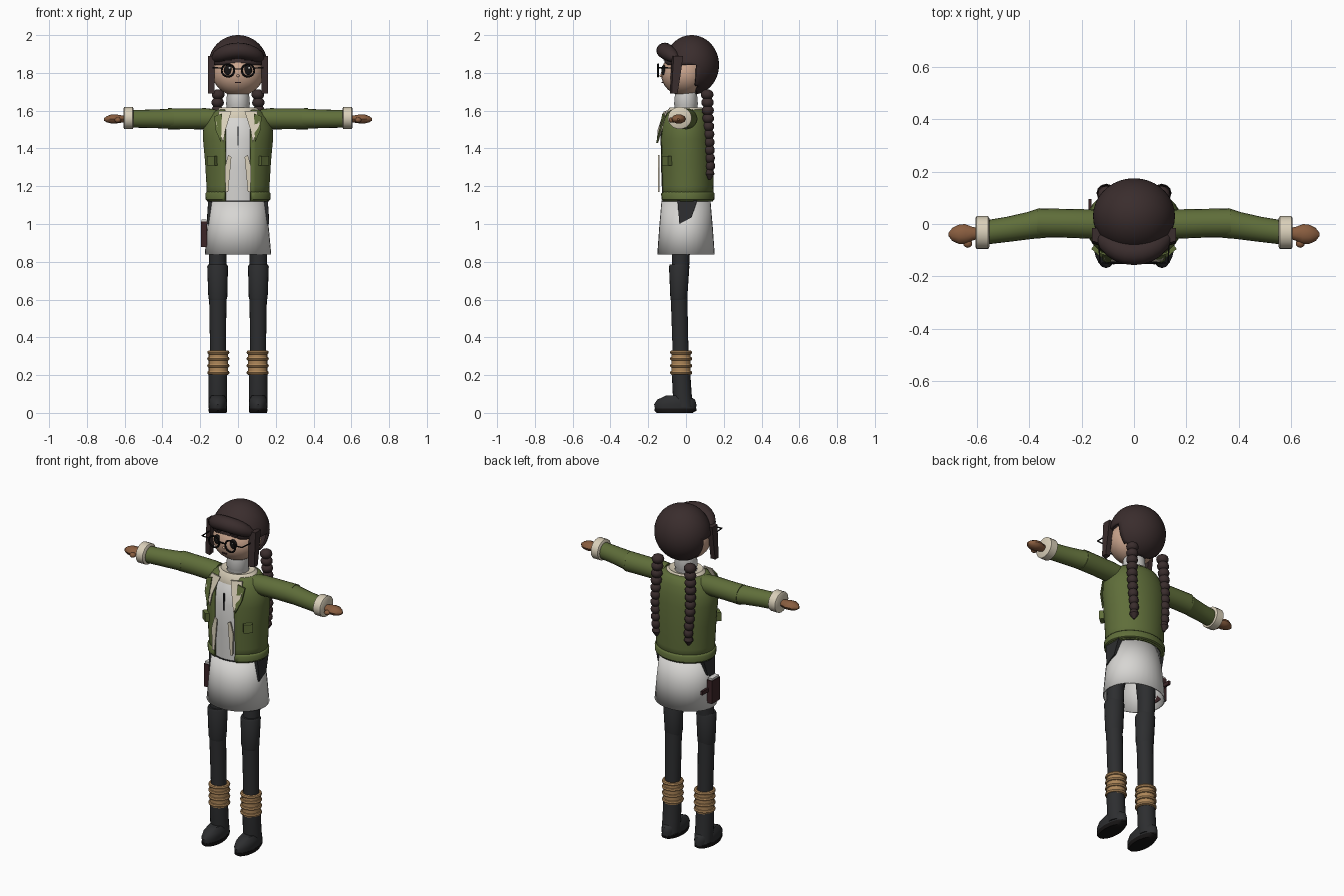
import bpy, bmesh, math
from mathutils import Vector

if "Cube" in bpy.data.objects:
    bpy.data.objects.remove(bpy.data.objects["Cube"])


def material(name, rgb):
    m = bpy.data.materials.new(name)
    m.diffuse_color = (*rgb, 1)
    m.use_nodes = True
    m.node_tree.nodes["Principled BSDF"].inputs["Base Color"].default_value = m.diffuse_color
    return m


HAIR = material("dark_brown_hair", (0.042, 0.026, 0.026))
SKIN = material("face_skin", (0.60, 0.38, 0.27))
HAND = material("brown_hand", (0.25, 0.11, 0.05))
GREEN = material("olive_green", (0.115, 0.155, 0.042))
CREAM = material("cream_fleece", (0.70, 0.63, 0.49))
WHITE = material("off_white", (0.68, 0.67, 0.65))
DARK = material("charcoal", (0.026, 0.027, 0.029))
TAN = material("tan_wrap", (0.42, 0.24, 0.10))
BLACK = material("black", (0.008, 0.007, 0.007))
MAROON = material("dark_maroon", (0.045, 0.018, 0.02))


def finish(name, bm, mat, angle=40, thick=0):
    bmesh.ops.recalc_face_normals(bm, faces=bm.faces)
    me = bpy.data.meshes.new(name)
    bm.to_mesh(me)
    bm.free()
    me.materials.append(mat)
    ob = bpy.data.objects.new(name, me)
    bpy.context.collection.objects.link(ob)
    if thick:
        s = ob.modifiers.new("thickness", 'SOLIDIFY')
        s.thickness = thick
        s.offset = -1
    if angle:
        bpy.ops.object.select_all(action='DESELECT')
        ob.select_set(True)
        bpy.context.view_layer.objects.active = ob
        bpy.ops.object.shade_smooth_by_angle(angle=math.radians(angle))
    return ob


def bridge(name, rings, mat, closed=True, caps=True, thick=0, angle=40):
    """Skin a list of point rings."""
    bm = bmesh.new()
    vs = [[bm.verts.new(p) for p in r] for r in rings]
    n = len(rings[0])
    for a, b in zip(vs, vs[1:]):
        for i in range(n if closed else n - 1):
            j = (i + 1) % n
            bm.faces.new((a[i], a[j], b[j], b[i]))
    if caps:
        bm.faces.new(vs[0])
        bm.faces.new(vs[-1])
    return finish(name, bm, mat, angle, thick)


def stack(name, rows, mat, n=28, gap=0, **kw):
    """Upright loft; rows are (z, rx, ry, cx, cy), gap is a half opening at the front."""
    rings = []
    for z, rx, ry, cx, cy in rows:
        g = math.asin(gap / rx) if gap else 0
        span = 2 * math.pi - 2 * g
        steps = n - 1 if gap else n
        angs = [-math.pi / 2 + g + span * i / steps for i in range(n)]
        rings.append([(cx + rx * math.cos(a), cy + ry * math.sin(a), z) for a in angs])
    return bridge(name, rings, mat, closed=not gap, **kw)


def tube(name, pts, radii, mat, n=16, **kw):
    """Sweep along points; radii are (sideways, upward)."""
    P = [Vector(p) for p in pts]
    rings = []
    for i, p in enumerate(P):
        t = (P[min(i + 1, len(P) - 1)] - P[max(i - 1, 0)]).normalized()
        up = Vector((0, 0, 1)) if abs(t.z) < 0.8 else Vector((0, 1, 0))
        side = t.cross(up).normalized()
        up = side.cross(t)
        a, b = radii[i]
        rings.append([p + side * a * math.cos(2 * math.pi * k / n)
                      + up * b * math.sin(2 * math.pi * k / n) for k in range(n)])
    return bridge(name, rings, mat, **kw)


def ball(name, c, r, mat, u=24, v=16, keep=None, thick=0):
    bm = bmesh.new()
    bmesh.ops.create_uvsphere(bm, u_segments=u, v_segments=v, radius=1)
    for w in bm.verts:
        w.co = Vector(c) + Vector([w.co[i] * r[i] for i in range(3)])
    if keep:
        bad = [f for f in bm.faces if not keep(f.calc_center_median())]
        bmesh.ops.delete(bm, geom=bad, context='FACES')
    return finish(name, bm, mat, 50, thick)


def box(name, c, size, mat, turn=0):
    bm = bmesh.new()
    bmesh.ops.create_cube(bm, size=1)
    for v in bm.verts:
        v.co = Vector([v.co[i] * size[i] for i in range(3)])
    ob = finish(name, bm, mat, 0)
    ob.location = c
    ob.rotation_euler.z = turn
    return ob


def plate(name, pts, mat, thick=0.008):
    """Flat panel with a little depth along y."""
    return bridge(name, [pts, [(x, y + thick, z) for x, y, z in pts]], mat, angle=0)


def ring(name, c, r, minor, mat, axis='Y'):
    """Torus facing along y or z."""
    rings = []
    for i in range(28):
        a = 2 * math.pi * i / 28
        row = []
        for k in range(8):
            b = 2 * math.pi * k / 8
            q = r + minor * math.cos(b)
            u, v, w = q * math.cos(a), q * math.sin(a), minor * math.sin(b)
            row.append(Vector(c) + Vector((u, w, v) if axis == 'Y' else (u, v, w)))
        rings.append(row)
    return bridge(name, rings + rings[:1], mat, caps=False)


# Head, hair cap and rolled fringe
ball("head", (0, -0.01, 1.795), (0.135, 0.122, 0.117), SKIN)
ball("hair_cap", (0, 0.03, 1.842), (0.157, 0.145, 0.158), HAIR, 36, 28,
     keep=lambda p: p.z > 1.845 or p.y > 0.055, thick=0.012)
arc = [(-1.0 + 0.2 * i) for i in range(11)]
tube("fringe_roll",
     [(0.135 * s, -0.112 + 0.07 * s * s, 1.918 - 0.05 * s * s) for s in arc],
     [(0.045 * math.sqrt(max(0.08, 1 - s ** 4)),
       0.042 * math.sqrt(max(0.08, 1 - s ** 4))) for s in arc], HAIR)
box("mouth", (0, -0.126, 1.75), (0.03, 0.008, 0.005), MAROON)
ball("nose", (0, -0.131, 1.785), (0.008, 0.01, 0.008), SKIN, 10, 8)

# Neck, shirt and fleece collar
stack("roll_neck", [(1.55, .062, .062, 0, 0), (1.63, .06, .06, 0, 0),
                    (1.635, .063, .063, 0, 0), (1.695, .058, .058, 0, 0)], WHITE)
stack("shirt", [(1.11, .145, .125, 0, 0), (1.3, .15, .132, 0, 0), (1.45, .155, .132, 0, 0),
                (1.54, .14, .112, 0, 0), (1.6, .07, .07, 0, 0)], WHITE)
box("shirt_placket", (0, -0.132, 1.465), (0.006, 0.008, 0.10), DARK)
stack("fleece_collar", [(1.56, .125, .105, 0, 0), (1.595, .122, .102, 0, 0),
                        (1.618, .095, .085, 0, 0), (1.61, .07, .068, 0, 0)], CREAM)

# Jacket body with open front and hem band
stack("jacket_body", [(1.12, .164, .139, 0, .004), (1.2, .167, .142, 0, .004),
                      (1.33, .175, .145, 0, .003), (1.45, .186, .144, 0, 0),
                      (1.51, .184, .138, 0, 0), (1.56, .162, .126, 0, 0),
                      (1.592, .135, .112, 0, 0), (1.61, .10, .09, 0, 0)],
      GREEN, 36, gap=.068, caps=False, thick=.014)
stack("jacket_hem", [(1.122, .162, .137, 0, .004), (1.13, .172, .147, 0, .004),
                     (1.16, .173, .148, 0, .004), (1.172, .165, .14, 0, .004)],
      GREEN, 36, gap=.07, caps=False, thick=.01)

# Skirt and waist
stack("skirt", [(0.84, .176, .152, 0, 0), (0.98, .163, .142, 0, 0), (1.12, .147, .13, 0, 0)],
      WHITE, 32, caps=False, thick=.006)
stack("waist", [(1.02, .12, .10, 0, 0), (1.125, .148, .131, 0, 0)], DARK)

for s, side in ((1, "left"), (-1, "right")):
    # Front lock, braid of shrinking beads
    bridge(side + "_front_lock",
           [[(s * x, y, z) for x, y in ((.125, y0), (.16, y0 + .01), (.16, y1), (.13, y1))]
            for z, y0, y1 in ((1.69, -.085, -.045), (1.78, -.082, -.03), (1.89, -.075, -.015))],
           HAIR, angle=0)
    for i in range(10):
        z = 1.685 - 0.042 * i
        r = 0.034 - 0.0009 * i
        ball(f"{side}_braid_bead_{i}", (s * (.105 + .008 * math.sin(i / 3)), .112 + .0018 * i, z),
             (r, r, 0.028), HAIR, 12, 8)
    stack(side + "_braid_tip", [(1.235, .006, .006, s * .105, .125), (1.265, .026, .026, s * .105, .125),
                                (1.30, .014, .014, s * .105, .125)], HAIR, 10)

    # Eye, glasses rim and temple
    ball(side + "_eye", (s * .052, -.118, 1.815), (.022, .012, .028), BLACK, 16, 10)
    ball(side + "_eye_glint", (s * .052 + .007, -.130, 1.826), (.006, .003, .006), WHITE, 8, 6)
    ring(side + "_glasses_rim", (s * .053, -.148, 1.813), .033, .005, BLACK)
    tube(side + "_glasses_temple", [(s * .086, -.148, 1.825), (s * .13, -.15, 1.828),
                                    (s * .135, -.05, 1.825)], [(.003, .004)] * 3, BLACK, 6)
    box(side + "_eyebrow", (s * .055, -.115, 1.868), (.045, .008, .007), HAIR)

    # Lapel, zip strip and pocket
    plate(side + "_lapel", [(s * x, y, z) for x, y, z in
                            ((.035, -.118, 1.595), (.10, -.105, 1.60), (.115, -.135, 1.53),
                             (.078, -.155, 1.43), (.066, -.15, 1.50))], CREAM)
    plate(side + "_lapel_flap", [(s * x, y, z) for x, y, z in
                                 ((.085, -.125, 1.585), (.125, -.115, 1.57), (.12, -.14, 1.50),
                                  (.09, -.158, 1.43))], GREEN)
    plate(side + "_lining_strip", [(s * x, -.147, z) for x, z in
                                   ((.035, 1.355), (.052, 1.365), (.07, 1.30),
                                    (.066, 1.17), (.052, 1.17))], CREAM)
    box(side + "_pocket", (s * .135, -.1, 1.335), (.05, .03, .05), GREEN, s * .7)

    # Sleeve in two overlapping pieces, cuff, hand
    tube(side + "_upper_sleeve", [(s * .12, 0, 1.557), (s * .17, 0, 1.557), (s * .27, .003, 1.557),
                                  (s * .37, .004, 1.557)],
         [(.055, .05), (.056, .056), (.055, .055), (.056, .056)], GREEN, 20)
    tube(side + "_lower_sleeve", [(s * .35, .004, 1.557), (s * .40, -.006, 1.557), (s * .48, -.02, 1.557),
                                  (s * .565, -.032, 1.557)],
         [(.058, .053), (.052, .051), (.048, .048), (.046, .047)], GREEN, 20)
    tube(side + "_fleece_cuff", [(s * x, -.033, 1.561) for x in (.553, .558, .602, .607)],
         [(.054, .05), (.063, .059), (.063, .059), (.054, .05)], CREAM, 20)
    tube(side + "_hand", [(s * .595, -.036, 1.556), (s * .62, -.037, 1.556), (s * .645, -.038, 1.556),
                          (s * .67, -.04, 1.556), (s * .695, -.04, 1.554), (s * .71, -.04, 1.553)],
         [(.02, .017), (.027, .021), (.038, .025), (.037, .025), (.025, .017), (.006, .006)],
         HAND, 10)
    ball(side + "_thumb", (s * .636, -.074, 1.55), (.018, .017, .014), HAND, 10, 8)

    # Hip wedge showing at the side of the skirt
    bridge(side + "_hip_wedge",
           [[(s * x, -.045, 1.125), (s * x, .06, 1.125), (s * (x + d), .03, 1.035),
             (s * (x + d), -.035, 1.0)] for x, d in ((.12, .02), (.158, .006))], DARK, angle=0)

    # Leg: thigh, flared knee piece and shin
    stack(side + "_thigh", [(.74, .046, .045, s * .108, -.03), (.86, .047, .047, s * .108, -.026),
                            (1.1, .06, .065, s * .085, -.01)], DARK, 20)
    stack(side + "_knee", [(.595, .045, .042, s * .107, -.038), (.61, .05, .045, s * .107, -.038),
                           (.775, .055, .054, s * .108, -.036), (.785, .05, .05, s * .108, -.036)],
          DARK, 20)
    stack(side + "_shin", [(.15, .042, .042, s * .106, -.025), (.33, .042, .042, s * .106, -.029),
                           (.62, .046, .044, s * .107, -.037)], DARK, 20)

    # Ankle wraps
    stack(side + "_wrap", [(.20, .051, .051, s * .104, -.026), (.32, .051, .051, s * .104, -.026)],
          TAN, 20)
    for k, z in enumerate((.213, .25, .287, .32)):
        ring(f"{side}_wrap_band_{k}", (s * .104, -.026, z), .048, .011, TAN, 'Z')

    # Boot shaft, foot and sole
    stack(side + "_boot_shaft", [(.03, .05, .05, s * .107, -.01), (.1, .05, .05, s * .107, -.02),
                                 (.205, .049, .049, s * .107, -.026)], DARK, 20)
    stack(side + "_boot_foot", [(.018, .047, .108, s * .107, -.055), (.045, .05, .112, s * .107, -.057),
                                (.07, .048, .1, s * .107, -.052), (.092, .035, .06, s * .107, -.045)],
          DARK, 20)
    stack(side + "_boot_sole", [(0, .046, .095, s * .107, -.06), (.012, .049, .112, s * .107, -.056),
                                (.022, .049, .112, s * .107, -.056)], BLACK, 20)

# Glasses bridge
box("glasses_bridge", (0, -.149, 1.82), (.042, .006, .006), BLACK)

# Belt pouch at the hip
box("pouch", (-.18, 0, .945), (.034, .075, .135), MAROON)
box("pouch_lid", (-.18, 0, 1.018), (.028, .065, .012), WHITE)
box("pouch_strap", (-.168, .06, .955), (.012, .07, .022), MAROON)
